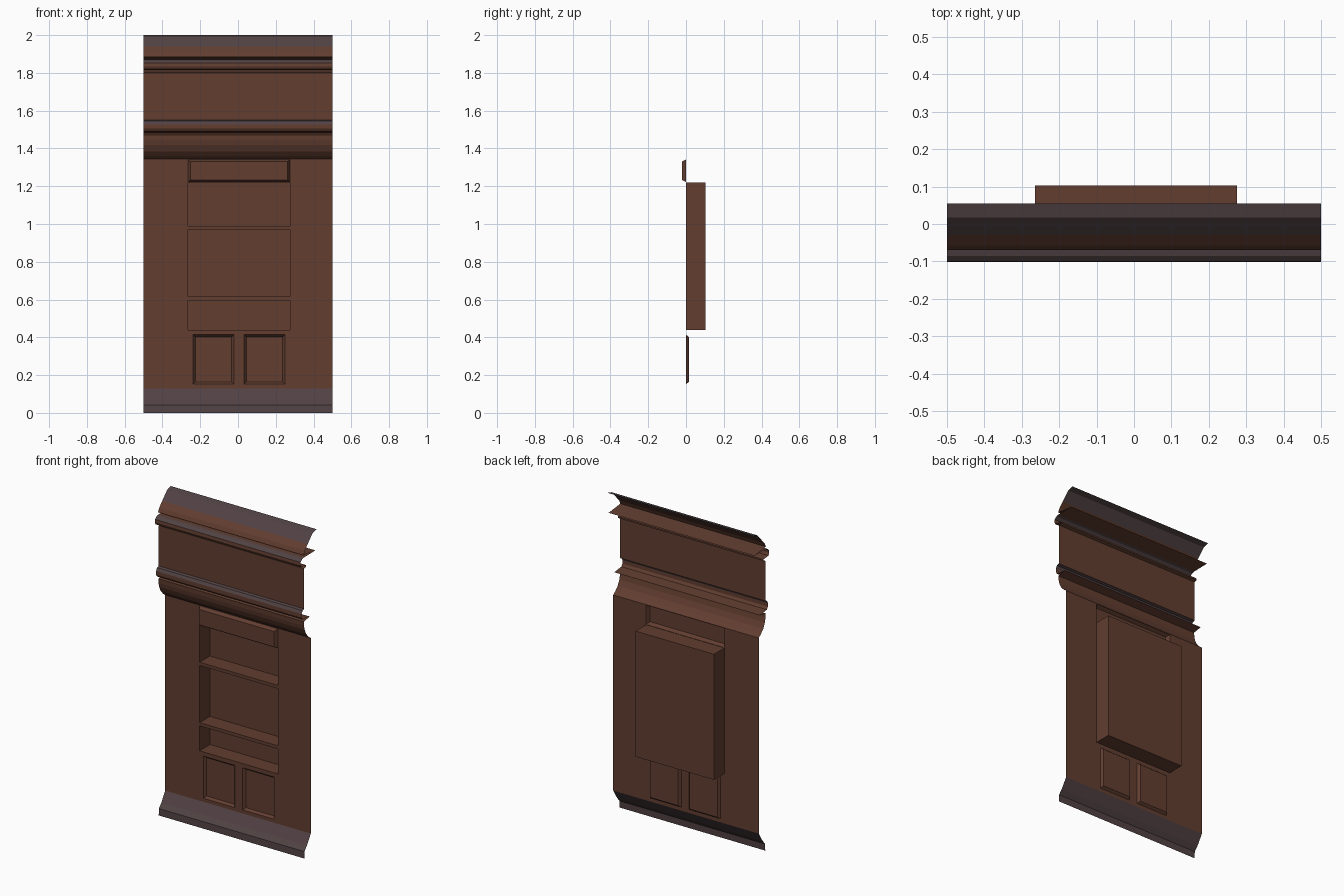
import bpy
import bmesh

cube = bpy.data.objects.get("Cube")
if cube:
    bpy.data.objects.remove(cube)


def material(name, rgb):
    mat = bpy.data.materials.new(name)
    mat.use_nodes = True
    mat.diffuse_color = (*rgb, 1)
    bsdf = next(n for n in mat.node_tree.nodes if n.type == 'BSDF_PRINCIPLED')
    bsdf.inputs["Base Color"].default_value = (*rgb, 1)
    bsdf.inputs["Roughness"].default_value = 0.8
    return mat


BROWN = material("brown wood", (0.122, 0.048, 0.030))
GREY = material("greyish trim", (0.084, 0.055, 0.058))


def finish(name, bm, mats=(BROWN,)):
    bmesh.ops.remove_doubles(bm, verts=bm.verts, dist=0.0001)
    mesh = bpy.data.meshes.new(name)
    bm.to_mesh(mesh)
    bm.free()
    for mat in mats:
        mesh.materials.append(mat)
    obj = bpy.data.objects.new(name, mesh)
    bpy.context.collection.objects.link(obj)
    return obj


def quad(bm, *points):
    return bm.faces.new([bm.verts.new(p) for p in points])


def moulding(name, profile, grey=()):
    """Sweep a (y, z) profile, listed top to bottom, across the full width."""
    bm = bmesh.new()
    for i, ((ya, za), (yb, zb)) in enumerate(zip(profile, profile[1:])):
        face = quad(bm, (-0.5, ya, za), (-0.5, yb, zb), (0.5, yb, zb), (0.5, ya, za))
        face.material_index = int(i in grey)
    return finish(name, bm, (BROWN, GREY))


def panel(name, x0, x1, z0, z1, depth, inset):
    """Rectangular panel with sloped sides, moved by depth from the wall plane."""
    def ring(d, y):
        return [(x0 + d, y, z0 + d), (x1 - d, y, z0 + d),
                (x1 - d, y, z1 - d), (x0 + d, y, z1 - d)]
    bm = bmesh.new()
    outer, inner = ring(0, 0), ring(inset, depth)
    quad(bm, *inner)
    for i in range(4):
        j = (i + 1) % 4
        quad(bm, outer[i], outer[j], inner[j], inner[i])
    return finish(name, bm)


def board(name, x0, x1, y0, y1, z0, z1):
    bm = bmesh.new()
    bmesh.ops.create_cube(bm, size=1)
    for v in bm.verts:
        v.co = (x1 if v.co.x > 0 else x0, y1 if v.co.y > 0 else y0,
                z1 if v.co.z > 0 else z0)
    return finish(name, bm)


# Openings: x0, x1, z0, z1
NICHE = (-0.264, 0.275, 0.44, 1.22)
TOP_PANEL = (-0.264, 0.275, 1.222, 1.342)
LOWER_PANELS = {"lower_panel_a": (-0.238, -0.022, 0.152, 0.414),
                "lower_panel_b": (0.032, 0.248, 0.152, 0.414)}
WALL_TOP, WALL_BASE = 1.345, 0.13

# Wall sheet with the openings left out
holes = [NICHE, TOP_PANEL, *LOWER_PANELS.values()]
xs = sorted({-0.5, 0.5, *(v for h in holes for v in h[:2])})
zs = sorted({WALL_BASE, WALL_TOP, *(v for h in holes for v in h[2:])})
bm = bmesh.new()
for xa, xb in zip(xs, xs[1:]):
    for za, zb in zip(zs, zs[1:]):
        cx, cz = (xa + xb) / 2, (za + zb) / 2
        if not any(h[0] < cx < h[1] and h[2] < cz < h[3] for h in holes):
            quad(bm, (xa, 0, za), (xb, 0, za), (xb, 0, zb), (xa, 0, zb))
bmesh.ops.remove_doubles(bm, verts=bm.verts, dist=0.0001)
bmesh.ops.dissolve_limit(bm, angle_limit=0.01, verts=bm.verts, edges=bm.edges)
finish("wall", bm)

# Niche, shelves and panels
panel("niche", *NICHE, 0.103, 0)
for label, z in (("upper_shelf", 0.98), ("lower_shelf", 0.605)):
    board(label, NICHE[0], NICHE[1], 0, 0.102, z - 0.01, z + 0.01)
panel("raised_top_panel", *TOP_PANEL, -0.022, 0.012)
for label, rect in LOWER_PANELS.items():
    panel(label, *rect, 0.015, 0.012)

# Crown: rounded top with a soffit running back
moulding("crown", [(0.055, 2), (0.018, 1.99), (-0.03, 1.94), (-0.058, 1.91),
                   (-0.07, 1.885), (0.045, 1.872)], grey=(0, 1))

# Bead under the crown
moulding("upper_bead", [(0.045, 1.872), (-0.07, 1.87), (-0.085, 1.866),
                        (-0.1, 1.852), (-0.102, 1.835), (-0.095, 1.82),
                        (-0.045, 1.815), (-0.045, 1.806), (-0.064, 1.8)],
         grey=(1, 2))

# Plain band between the two mouldings
moulding("frieze", [(-0.064, 1.8), (-0.064, 1.55)])

# Bead and cove above the wall
moulding("lower_bead", [(-0.064, 1.55), (-0.08, 1.545), (-0.09, 1.528),
                        (-0.09, 1.505), (-0.08, 1.49), (-0.01, 1.482),
                        (-0.068, 1.472)], grey=(0, 1))
moulding("cove", [(-0.068, 1.472), (-0.066, 1.445), (-0.06, 1.418),
                  (-0.044, 1.385), (-0.02, 1.36), (0, WALL_TOP)])

# Skirting at the floor
moulding("skirting", [(0, WALL_BASE), (-0.038, 0.07), (-0.062, 0.042),
                      (-0.064, 0)], grey=(0, 1, 2))
